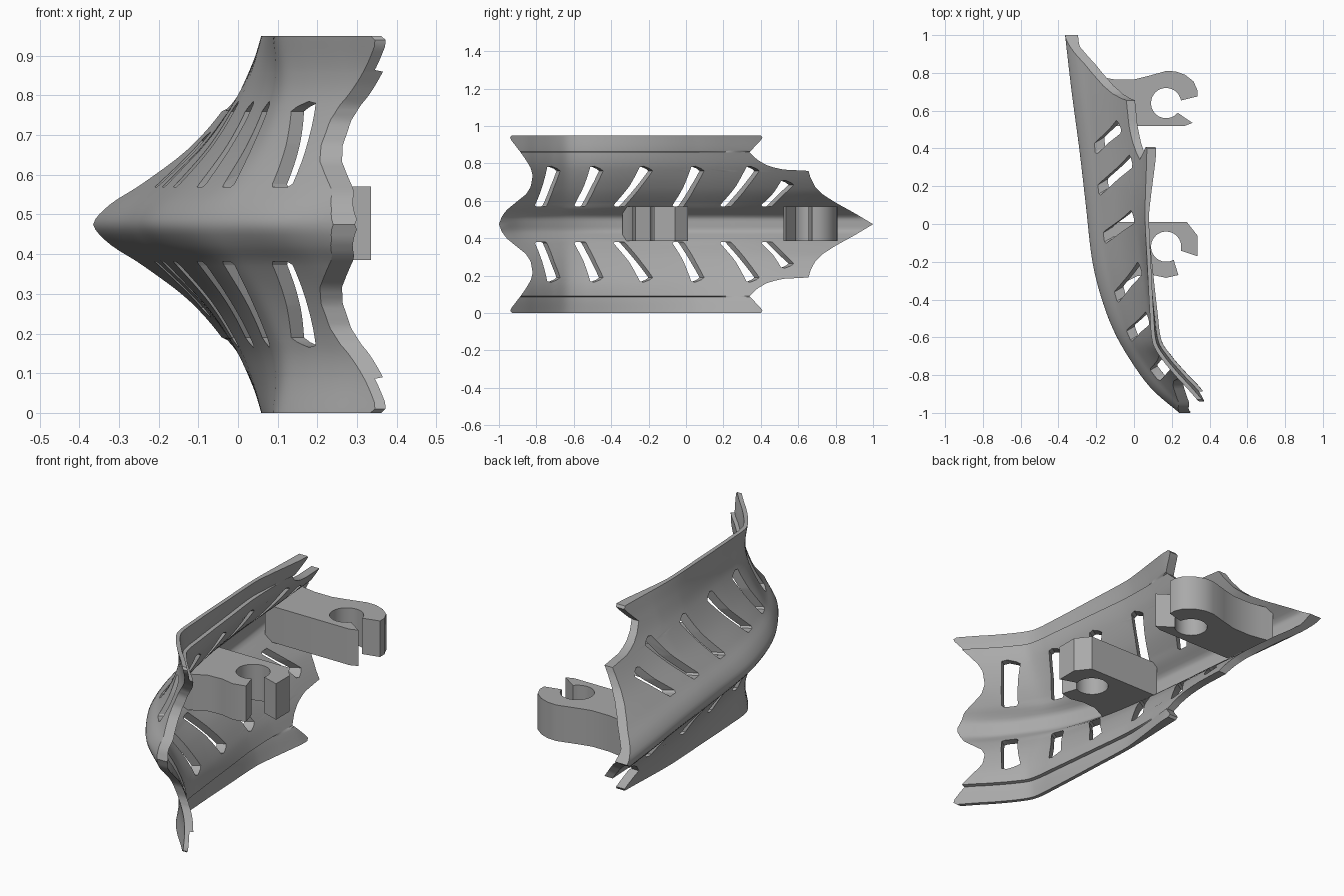
import bpy, bmesh, math

old = bpy.data.objects.get("Cube")
if old:
    bpy.data.objects.remove(old, do_unlink=True)

MID = 0.475
grey = bpy.data.materials.new("plain_grey")
grey.use_nodes = True
colour = (0.4, 0.4, 0.4, 1)
grey.diffuse_color = colour
grey.node_tree.nodes["Principled BSDF"].inputs["Base Color"].default_value = colour


def curve(pts, t, smooth=True):
    """Interpolate through (t, value) points."""
    t = max(pts[0][0], min(pts[-1][0], t))
    i = next(k for k in range(len(pts) - 1) if t <= pts[k + 1][0])
    (a, p), (b, q) = pts[i], pts[i + 1]
    h, u = b - a, (t - a) / (b - a)
    if not smooth:
        return p + (q - p) * u

    def slope(k):
        lo, hi = pts[max(k - 1, 0)], pts[min(k + 1, len(pts) - 1)]
        return (hi[1] - lo[1]) / (hi[0] - lo[0])
    m, n = slope(i) * h, slope(i + 1) * h
    return (p * (2*u**3 - 3*u**2 + 1) + m * (u**3 - 2*u**2 + u)
            + q * (3*u**2 - 2*u**3) + n * (u**3 - u**2))


# Plan curves (y, x) of the ridge and of the rims
RIDGE = [(-1, .24), (-.88, .1), (-.75, 0), (-.58, -.1), (-.4, -.17), (-.2, -.22),
         (.1, -.255), (.4, -.29), (.7, -.33), (1, -.365)]
RIM = [(-.95, .35), (-.87, .28), (-.8, .215), (-.7, .135), (-.63, .098), (-.5, .085),
       (-.2, .07), (.05, .06), (.42, .07), (.7, .06), (1, .05)]
# Cross-sections: a V at the rear, fuller towards the front, and their blend by y
REAR = [(-.05, .08), (0, 0), (.05, .08), (.1, .25), (.2, .55), (.31, .78), (.4, .91), (.48, 1)]
FRONT = [(-.05, .15), (0, 0), (.05, .15), (.1, .43), (.2, .82), (.31, 1.09), (.385, 1.12), (.48, 1)]
BLEND = [(-.8, 1), (-.7, .95), (-.55, .65), (-.35, .42), (0, .1), (.2, 0), (1, 0)]
# End outlines (distance from ridge, y)
FRONT_END = [(0, -1), (.04, -.985), (.075, -.96), (.12, -.905), (.16, -.855), (.2, -.83),
             (.26, -.82), (.3, -.83), (.35, -.86), (.385, -.885), (.45, -.935),
             (.465, -.94), (.475, -.93)]
REAR_END = [(0, 1), (.03, .95), (.06, .9), (.115, .8), (.16, .73), (.2, .69), (.25, .665),
            (.285, .655), (.292, .52), (.31, .44), (.345, .38), (.385, .34),
            (.46, .41), (.475, .4)]


def outer(y, d):
    a, b, w = curve(RIDGE, y), curve(RIM, y), curve(BLEND, y, False)
    return a + (b - a) * (curve(REAR, abs(d)) * (1 - w) + curve(FRONT, abs(d)) * w)


def inner(y, d):
    """Inner skin: flat valley under the ridge, thin lip beyond the step."""
    d, e = max(abs(d), .035), .005
    sy = (outer(y + e, d) - outer(y - e, d)) / (2 * e)
    sd = (outer(y, d + e) - outer(y, d - e)) / (2 * e)
    lip = curve([(.05, .02), (.35, .045)], y, False)
    wall = .037 if d < .386 else lip
    return outer(y, d) + wall * min(1.5, math.sqrt(1 + sy * sy + sd * sd))


def finish(ob):
    ob.data.materials.append(grey)
    bpy.ops.object.select_all(action='DESELECT')
    bpy.context.view_layer.objects.active = ob
    ob.select_set(True)
    bpy.ops.object.shade_smooth_by_angle(angle=math.radians(32))


def make(name, bm):
    bmesh.ops.recalc_face_normals(bm, faces=bm.faces)
    me = bpy.data.meshes.new(name)
    bm.to_mesh(me)
    bm.free()
    ob = bpy.data.objects.new(name, me)
    bpy.context.collection.objects.link(ob)
    return ob


def prism(bm, ring, shift):
    """Closed prism from a ring of points pushed along a vector."""
    a = [bm.verts.new(p) for p in ring]
    b = [bm.verts.new([c + s for c, s in zip(p, shift)]) for p in ring]
    bm.faces.new(a)
    bm.faces.new(b[::-1])
    for i in range(len(a)):
        j = (i + 1) % len(a)
        bm.faces.new((a[i], b[i], b[j], a[j]))


# Curved shell: an outer and an inner skin joined round the edge
half = sorted({k * .475 / 36 for k in range(37)} | {.285, .292, .385, .389, .465})
rows = [-d for d in half[:0:-1]] + half
COLS = 72
bm = bmesh.new()
skins = []
for fx in (outer, inner):
    skin = []
    for d in rows:
        y0, y1 = curve(FRONT_END, abs(d), False), curve(REAR_END, abs(d), False)
        ys = [y0 + (y1 - y0) * c / COLS for c in range(COLS + 1)]
        skin.append([bm.verts.new((fx(y, d), y, MID + d)) for y in ys])
    skins.append(skin)
    for r in range(len(rows) - 1):
        for c in range(COLS):
            bm.faces.new((skin[r][c], skin[r][c+1], skin[r+1][c+1], skin[r+1][c]))


def border(s):
    return (s[0][:-1] + [r[-1] for r in s[:-1]] + s[-1][:0:-1] + [r[0] for r in s[:0:-1]])


oa, ia = border(skins[0]), border(skins[1])
for i in range(len(oa)):
    j = (i + 1) % len(oa)
    bm.faces.new((oa[i], oa[j], ia[j], ia[i]))
shell = make("shell", bm)

# Slanted vent slots, raked towards the front, mirrored about the ridge
bm = bmesh.new()
SLOTS = [(-.775, -.71, .305), (-.565, -.48, .305), (-.355, -.215, .305),
         (-.04, .06, .305), (.215, .355, .305), (.435, .54, .23)]
RAKE, REACH = .6, .2
for y0, y1, top in SLOTS:
    ym, w, h = y0 * .4 + y1 * .6, .032, (top + .1) / 2
    shape = [(y0 - w, .102), (y0 - w + .008, .094), (y0 + w - .008, .094), (y0 + w, .102),
             (ym + w, h), (y1 + w + .005, top - .02), (y1 + w - .01, top - .008),
             (y1 - .01, top + .005), (y1 - w, top), (ym - w, h)]
    for side in (1, -1):
        ring = [(inner(y, d) - REACH, y - RAKE * REACH, MID + side * d) for y, d in shape]
        prism(bm, ring, (2 * REACH, 2 * RAKE * REACH, 0))
cutter = make("slot_cutter", bm)
cutter.hide_render = True
cut = shell.modifiers.new("slots", 'BOOLEAN')
cut.operation, cut.solver, cut.object = 'DIFFERENCE', 'EXACT', cutter
bpy.context.view_layer.objects.active = shell
bpy.ops.object.modifier_apply(modifier=cut.name)
bpy.data.objects.remove(cutter, do_unlink=True)
finish(shell)


# Open ring clips on arms rising from the inside of the ridge
def clip(name, outline, cx, cy, start, stop):
    steps = 28
    hole = []
    for k in range(steps + 1):
        a = math.radians(start + (stop - start) * k / steps)
        hole.append((cx + .08 * math.cos(a), cy + .08 * math.sin(a)))
    bm = bmesh.new()
    prism(bm, [(x, y, .385) for x, y in outline + hole], (0, 0, .185))
    finish(make(name, bm))


clip("rear_clip", [(.335, .675), (.335, .71), (.315, .755), (.27, .79), (.22, .808), (.17, .81),
                   (.08, .785), (0, .765), (-.1, .765), (-.16, .775), (-.23, .79),
                   (-.21, .52), (.27, .52), (.31, .535)], .17, .64, -40, -350)
clip("front_clip", [(.335, -.17), (.335, -.06), (.28, .01), (.08, .01), (-.14, .01),
                    (-.1, -.34), (-.05, -.31), (.02, -.275), (.1, -.27), (.17, -.285), (.235, -.27)],
     .17, -.12, -60, -375)
